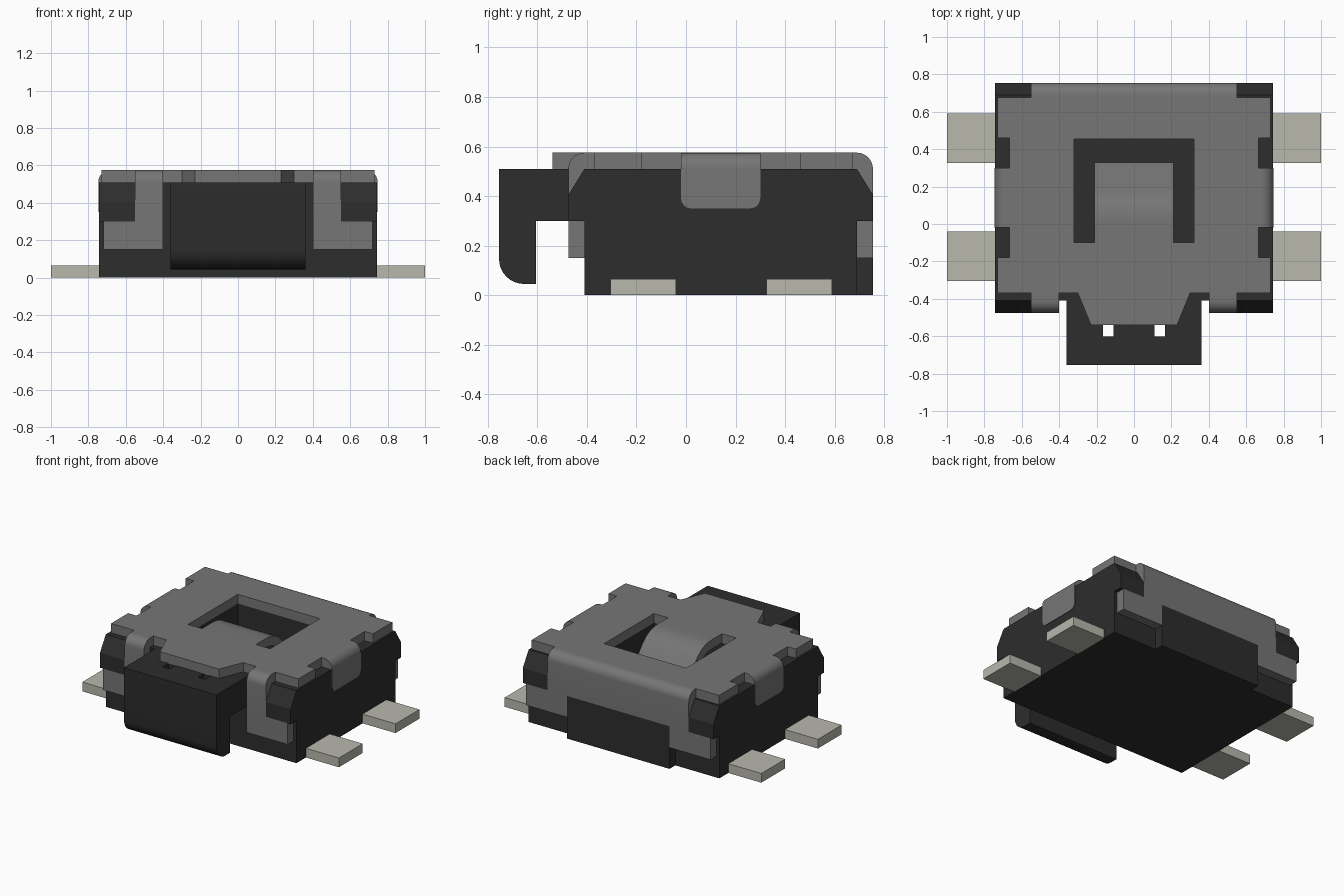
import bpy, bmesh
from math import sin, cos, radians
from mathutils import Vector

if "Cube" in bpy.data.objects:
    bpy.data.objects.remove(bpy.data.objects["Cube"])


def material(name, rgb):
    m = bpy.data.materials.new(name)
    m.use_nodes = True
    m.diffuse_color = (*rgb, 1)
    m.node_tree.nodes["Principled BSDF"].inputs["Base Color"].default_value = (*rgb, 1)
    return m


BLACK = material("black plastic", (0.026, 0.026, 0.026))
GREY = material("grey metal", (0.18, 0.18, 0.18))
TIN = material("tinned lead", (0.48, 0.48, 0.42))


def prism(name, pts, axis, a, b, mat):
    """Extrude a 2D outline from a to b along an axis (other axes in x, y, z order)."""
    def place(p, d):
        c = list(p)
        c.insert("xyz".index(axis), d)
        return Vector(c)
    bm = bmesh.new()
    low = [bm.verts.new(place(p, a)) for p in pts]
    high = [bm.verts.new(place(p, b)) for p in pts]
    bm.faces.new(low)
    bm.faces.new(high)
    for i in range(len(pts)):
        j = (i + 1) % len(pts)
        bm.faces.new((low[i], low[j], high[j], high[i]))
    bmesh.ops.recalc_face_normals(bm, faces=bm.faces)
    mesh = bpy.data.meshes.new(name)
    bm.to_mesh(mesh)
    bm.free()
    mesh.materials.append(mat)
    ob = bpy.data.objects.new(name, mesh)
    bpy.context.collection.objects.link(ob)
    return ob


def box(name, x, y, z, mat):
    (x0, x1), (y0, y1) = sorted(x), sorted(y)
    return prism(name, [(x0, y0), (x1, y0), (x1, y1), (x0, y1)], "z", *z, mat)


def arc(cx, cy, r, start, end, n=8):
    angles = [radians(start + (end - start) * i / n) for i in range(n + 1)]
    return [(cx + r * cos(t), cy + r * sin(t)) for t in angles]


def activate(ob):
    bpy.ops.object.select_all(action="DESELECT")
    ob.select_set(True)
    bpy.context.view_layer.objects.active = ob


def cut(ob, x, y, z):
    cutter = box("cutter", x, y, z, ob.data.materials[0])
    cutter.hide_render = True
    mod = ob.modifiers.new("cut", "BOOLEAN")
    mod.operation, mod.solver, mod.object = "DIFFERENCE", "EXACT", cutter
    activate(ob)
    bpy.ops.object.modifier_apply(modifier=mod.name)
    bpy.data.objects.remove(cutter)


def smooth(ob):
    activate(ob)
    bpy.ops.object.shade_smooth_by_angle(angle=radians(30))


TOP, DECK, T = 0.575, 0.51, 0.065     # cover top, body top, sheet thickness
FRONT, BACK = -0.41, 0.69             # body faces behind the bent sheet
WINDOW_X, WINDOW_Y = (-0.32, 0.32), (-0.10, 0.455)

# Plastic body with an open cavity under the window
body = box("body", (-0.743, 0.743), (FRONT, BACK), (0, DECK), BLACK)
cut(body, WINDOW_X, WINDOW_Y, (0.27, 0.7))
box("back_block", (-0.4, 0.4), (BACK, BACK + T), (0, 0.3), BLACK)

# Stamped cover plate with side notches and a tapered front lip
half = [(0.23, -0.54), (0.3, -0.37), (0.73, -0.37), (0.73, -0.18), (0.665, -0.18),
        (0.665, -0.02), (0.68, -0.02), (0.68, 0.3), (0.665, 0.3), (0.665, 0.46),
        (0.73, 0.46), (0.73, 0.675)]
cover = prism("cover_plate", half + [(-x, y) for x, y in reversed(half)], "z", DECK, TOP, GREY)
cut(cover, WINDOW_X, WINDOW_Y, (0.4, 0.7))

# Back flap bent down from the cover
back_bend = [(0.675, TOP)] + arc(BACK, DECK, T, 90, 0)
back_bend += [(BACK + T, 0.3), (BACK, 0.3), (BACK, DECK), (0.675, DECK)]
smooth(prism("back_flap", back_bend, "x", -0.55, 0.55, GREY))

front_bend = [(-0.37, TOP)] + arc(FRONT, DECK, T, 90, 180)
front_bend += [(FRONT - T, 0.3), (FRONT, 0.3), (FRONT, DECK), (-0.37, DECK)]

# Parts repeated on both sides
for s, side in ((1, "left"), (-1, "right")):
    lo, hi = sorted((s * 0.4, s * 0.55))
    smooth(prism(side + "_front_flap", front_bend, "x", lo, hi, GREY))

    for face, out, end in ((FRONT, -T, "front"), (BACK, T, "back")):
        # Foot of the sheet, and the chamfered plastic corner above it
        box(f"{side}_{end}_foot", (s * 0.4, s * 0.72), (face, face + out), (0.15, 0.3), GREY)
        corner = [(face, 0.3), (face + out, 0.3), (face + out, 0.405), (face, DECK)]
        lo, hi = sorted((s * 0.55, s * 0.743))
        prism(f"{side}_{end}_corner", corner, "x", lo, hi, BLACK)

    # Side tab: bent strip with rounded lower corners
    bend = [(s * x, z) for x, z in [(0.66, TOP)] + arc(0.747 - T, DECK, T, 90, 0)]
    bend += [(s * 0.747, 0.39), (s * 0.68, 0.39), (s * 0.68, DECK), (s * 0.66, DECK)]
    smooth(prism(side + "_tab", bend, "y", -0.02, 0.3, GREY))
    tip = arc(0.02, 0.39, 0.04, 180, 270, 4) + arc(0.26, 0.39, 0.04, 270, 360, 4)
    lo, hi = sorted((s * 0.68, s * 0.747))
    smooth(prism(side + "_tab_tip", tip, "x", lo, hi, GREY))

    # Solder leads
    for y, end in ((-0.305, "front"), (0.325, "back")):
        box(f"{side}_{end}_lead", (s * 0.743, s), (y, y + 0.265), (0, T), TIN)

# Spring tongue: flat, then curving down into the cavity
R, SLOPE = 0.22, 50
upper = [(-0.1, TOP)] + arc(0.02, TOP - R, R, 90, 90 - SLOPE)
y, z = upper[-1]
upper.append((0.33, z - (0.33 - y) * 1.19))
lower = [(-0.1, DECK)] + arc(0.02, TOP - R, R - T, 90, 90 - SLOPE)
y, z = upper[-1]
lower.append((y - T * sin(radians(SLOPE)), z - T * cos(radians(SLOPE))))
smooth(prism("spring_tongue", upper + lower[::-1], "x", -0.21, 0.21, GREY))

# Push button: hooked profile with rounded lower front edge and two slots
profile = [(FRONT, DECK), (-0.755, DECK)] + arc(-0.655, 0.145, 0.1, 180, 270)
profile += [(-0.605, 0.045), (-0.605, 0.3), (FRONT, 0.3)]
button = prism("push_button", profile, "x", -0.36, 0.36, BLACK)
for s in (1, -1):
    cut(button, (s * 0.11, s * 0.165), (-0.602, -0.54), (0.2, 0.6))
smooth(button)
